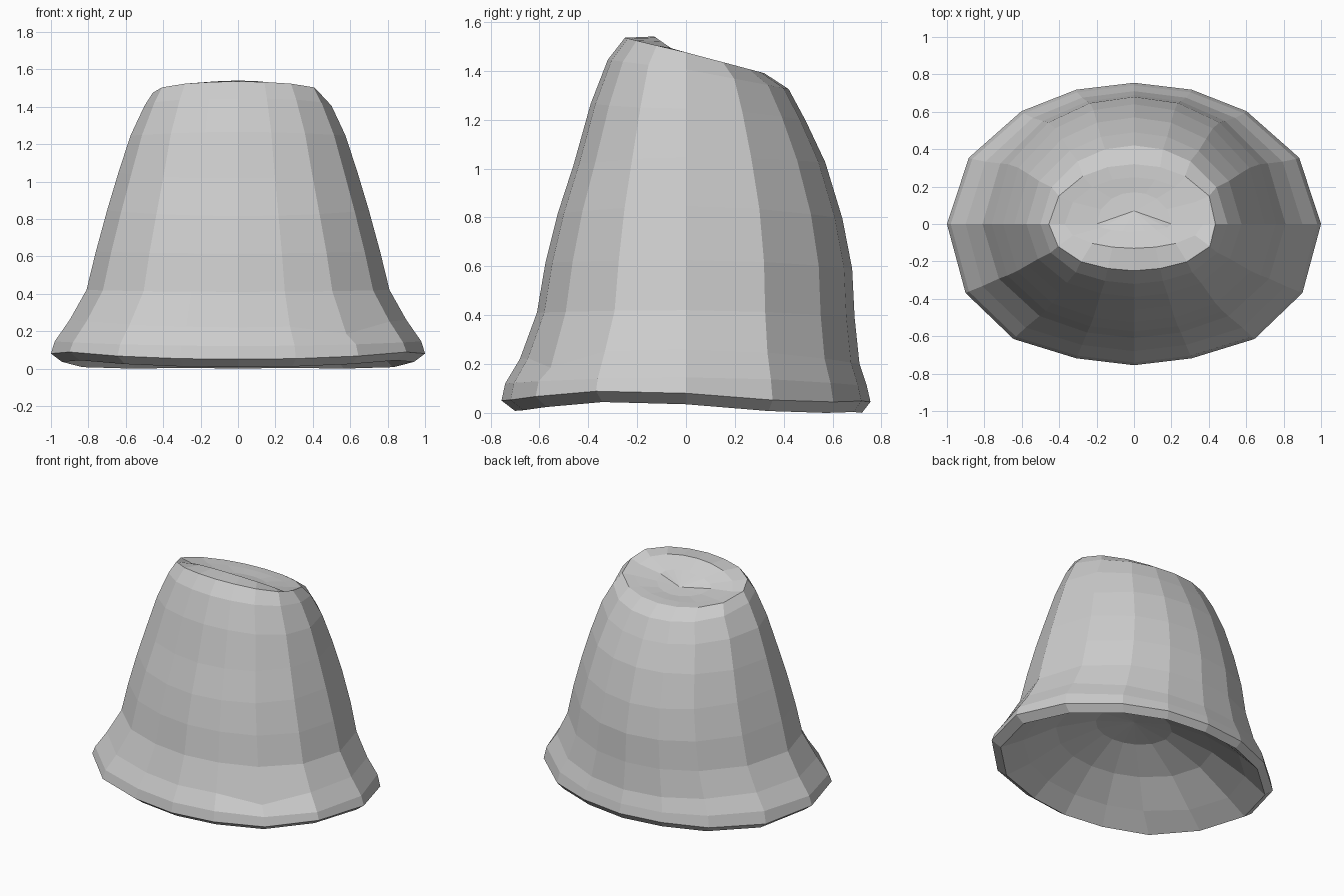
import bpy, bmesh, math

ANGLES = [0, 28, 53, 72, 90]
ANGLES = ANGLES + [180 - a for a in ANGLES[-2::-1]]
ANGLES = ANGLES + [360 - a for a in ANGLES[-2:0:-1]]

# Each ring: half width, side z, front y, front z, back y, back z
INNER = [
    (0.27, 0.38, 0.22, 0.38, 0.21, 0.38),
    (0.56, 0.28, 0.43, 0.27, 0.43, 0.27),
    (0.80, 0.14, 0.60, 0.13, 0.61, 0.12),
]
OUTER = [
    (0.94, 0.05, 0.70, 0.023, 0.72, 0.015),
    (1.00, 0.095, 0.755, 0.065, 0.755, 0.06),
    (0.98, 0.16, 0.74, 0.135, 0.74, 0.125),
    (0.90, 0.275, 0.68, 0.235, 0.71, 0.215),
    (0.81, 0.435, 0.61, 0.425, 0.69, 0.405),
    (0.76, 0.64, 0.575, 0.63, 0.68, 0.605),
    (0.70, 0.86, 0.525, 0.83, 0.64, 0.81),
    (0.64, 1.06, 0.46, 1.03, 0.57, 1.04),
    (0.575, 1.26, 0.39, 1.28, 0.49, 1.21),
    (0.50, 1.42, 0.32, 1.46, 0.42, 1.34),
    (0.455, 1.49, 0.25, 1.55, 0.32, 1.405),
]
DISH = [
    (0.37, 1.465, 0.13, 1.555, 0.25, 1.41),
    (0.20, 1.44, 0.04, 1.49, 0.17, 1.41),
]

bm = bmesh.new()


def ring(a, zs, yf, zf, yb, zb):
    out = []
    power = 1 if zs > 1.3 else 2
    for deg in ANGLES:
        c, s = math.cos(math.radians(deg)), math.sin(math.radians(deg))
        y, z = (yb * s, zb) if s > 0 else (yf * s, zf)
        out.append(bm.verts.new((a * c, y, zs + (z - zs) * abs(s) ** power)))
    return out


rings = [ring(*r) for r in INNER + OUTER + DISH]
n = len(ANGLES)
for lo, hi in zip(rings, rings[1:]):
    for i in range(n):
        j = (i + 1) % n
        bm.faces.new((lo[i], lo[j], hi[j], hi[i]))

# Domed underside and crown dish close as fans
for loop, z, y in ((rings[0], 0.41, 0.0), (rings[-1], 1.425, 0.07)):
    mid = bm.verts.new((0, y, z))
    for i in range(n):
        bm.faces.new((loop[i], loop[(i + 1) % n], mid))

# Front corners are squarer than an ellipse, most of all at the hem
for k, r in enumerate(rings[3:14]):
    grow = 1.0 if k < 4 else 0.5
    for i, fx, fy in ((10, 0.07, 0.02), (14, 0.07, 0.02),
                      (9, 0.02, 0.04), (15, 0.02, 0.04)):
        r[i].co.x *= 1 + fx * grow
        r[i].co.y *= 1 + fy * grow

# Small pinches at the front right hem and crown
rings[6][14].co.z -= 0.05
rings[13][0].co.x -= 0.02

# Wavy hem: lifted at the front corners, touching the ground at the back
for r in rings[3:5]:
    for i in (9, 15):
        r[i].co.z += 0.015
    for i in (10, 14):
        r[i].co.z += 0.006
    for i in (1, 7):
        r[i].co.z -= 0.02
    for i in (2, 6):
        r[i].co.z -= 0.013
bmesh.ops.recalc_face_normals(bm, faces=bm.faces)
low = min(v.co.z for v in bm.verts)
for v in bm.verts:
    v.co.z -= low

mesh = bpy.data.meshes.new("flared_cap")
bm.to_mesh(mesh)
bm.free()
cap = bpy.data.objects.new("flared_cap", mesh)
bpy.context.collection.objects.link(cap)
